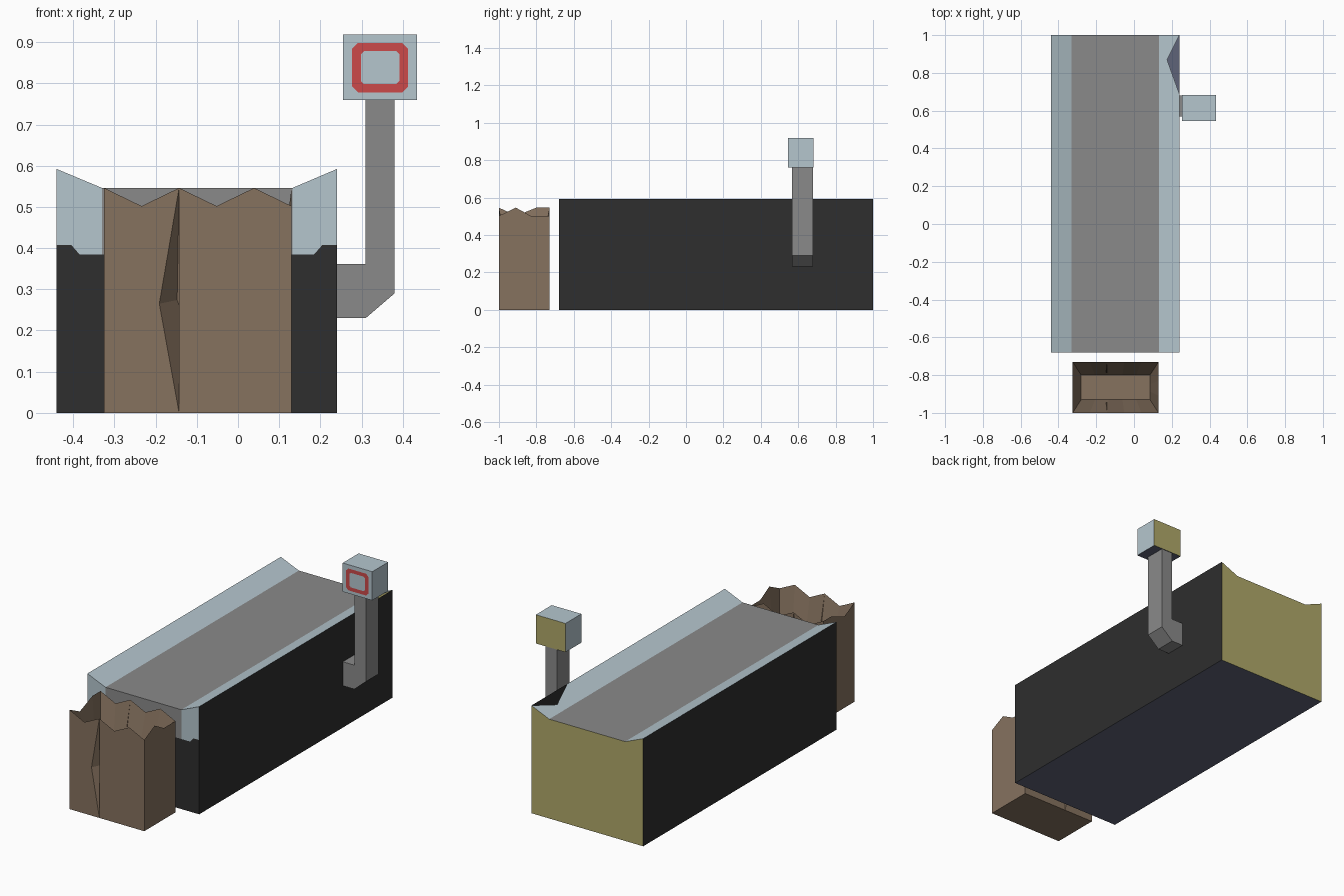
import bpy, bmesh
from mathutils import Vector

cube = bpy.data.objects.get("Cube")
if cube:
    bpy.data.objects.remove(cube, do_unlink=True)


def material(name, hex_code):
    srgb = [int(hex_code[i:i + 2], 16) / 255 for i in (0, 2, 4)]
    col = [c / 12.92 if c < 0.04 else ((c + 0.055) / 1.055) ** 2.4 for c in srgb] + [1]
    m = bpy.data.materials.new(name)
    m.use_nodes = True
    m.diffuse_color = col
    m.node_tree.nodes["Principled BSDF"].inputs["Base Color"].default_value = col
    return m


BLUE, GREY, BLACK, YELLOW, SLATE, BROWN, RED = range(7)
MATS = [material("pale_blue", "B5C6CE"), material("belt_grey", "8A8A8A"),
        material("dark_panel", "2E2E2E"), material("back_yellow", "B0A96A"),
        material("underside_slate", "5F6478"), material("paper_brown", "86725F"),
        material("sign_red", "CC4A4A")]

X, Y, Z = Vector((1, 0, 0)), Vector((0, 1, 0)), Vector((0, 0, 1))


def build(name, faces):
    """Each face is (points, colour, rough outward direction)."""
    bm = bmesh.new()
    for pts, col, out in faces:
        f = bm.faces.new([bm.verts.new(p) for p in pts])
        f.material_index = col
        f.normal_update()
        if f.normal.dot(out) < 0:
            f.normal_flip()
    bmesh.ops.remove_doubles(bm, verts=bm.verts, dist=0.0005)
    me = bpy.data.meshes.new(name)
    bm.to_mesh(me)
    bm.free()
    for m in MATS:
        me.materials.append(m)
    ob = bpy.data.objects.new(name, me)
    bpy.context.collection.objects.link(ob)
    return ob


def at_y(profile, y):
    return [(x, y, z) for x, z in profile]


def prism(profile, y0, y1, colour):
    """Extrude an x-z profile along y; colour(normal) picks the material."""
    n = len(profile)
    faces = [(at_y(profile, y0), colour(-Y), -Y), (at_y(profile, y1), colour(Y), Y)]
    area = sum(profile[i - 1][0] * profile[i][1] - profile[i][0] * profile[i - 1][1] for i in range(n))
    for i in range(n):
        (xa, za), (xb, zb) = profile[i - 1], profile[i]
        out = Vector((zb - za, 0, xa - xb)).normalized() * (1 if area > 0 else -1)
        faces.append(([(xa, y0, za), (xb, y0, zb), (xb, y1, zb), (xa, y1, za)], colour(out), out))
    return faces


# Counter: walls, sunken belt, sloped rims with a notch at the back corner
L, R, IL, IR = -0.44, 0.24, -0.33, 0.132
F, B, TOP, BELT, TRIM = -0.68, 1.0, 0.592, 0.546, 0.385


def strip(xa, za, xb, zb):
    return [(xa, F, za), (xb, F, zb), (xb, B, zb), (xa, B, za)]


notch_z = BELT + (0.175 - IR) / (R - IR) * (TOP - BELT)
right_rim = [(IR, F, BELT), (R, F, TOP), (R, 0.69, TOP), (0.175, 0.87, notch_z),
             (R, B, TOP), (IR, B, BELT)]
counter = [
    (strip(L, 0, L, TOP), BLACK, -X), (strip(R, 0, R, TOP), BLACK, X),
    (strip(L, 0, R, 0), SLATE, -Z), (strip(IL, BELT, IR, BELT), GREY, Z),
    (strip(L, TOP, IL, BELT), BLUE, Z), (right_rim, BLUE, Z),
    (at_y([(L, 0), (R, 0), (R, TOP), (IR, BELT), (IL, BELT), (L, TOP)], B), YELLOW, Y),
    (at_y([(IL, TRIM), (IR, TRIM), (IR, BELT), (IL, BELT)], F), GREY, -Y),
    (at_y([(IL, 0), (IR, 0), (IR, TRIM), (IL, TRIM)], F), BLACK, -Y),
]
for outer, inner, s in ((L, IL, 1), (R, IR, -1)):
    step = [(inner, TRIM), (outer + s * 0.055, TRIM), (outer + s * 0.035, 0.408), (outer, 0.408)]
    counter.append((at_y(step + [(outer, TOP), (inner, BELT)], F), BLUE, -Y))
    counter.append((at_y(step + [(outer, 0), (inner, 0)], F), BLACK, -Y))
build("counter", counter)

# Bent pole and sign box
pole = [(R, 0.23), (0.31, 0.23), (0.38, 0.29), (0.38, 0.765), (0.31, 0.765), (0.31, 0.362), (R, 0.362)]
build("sign_pole", prism(pole, 0.568, 0.68, lambda n: GREY))


def box_colour(n):
    return YELLOW if n.y > 0.5 else SLATE if n.z < -0.5 else BLUE


box = [(0.255, 0.76), (0.435, 0.76), (0.435, 0.918), (0.255, 0.918)]
build("sign_box", prism(box, 0.545, 0.683, box_colour))


# Red frame plate on the sign front
def clipped_rect(cx, cz, w, h, c):
    return [(cx + sx * (w - a), cz + sz * (h - b)) for sx, sz, a, b in (
        (-1, -1, 0, c), (-1, -1, c, 0), (1, -1, c, 0), (1, -1, 0, c),
        (1, 1, 0, c), (1, 1, c, 0), (-1, 1, c, 0), (-1, 1, 0, c))]


ring_out = clipped_rect(0.345, 0.838, 0.068, 0.06, 0.014)
ring_in = clipped_rect(0.345, 0.838, 0.047, 0.04, 0.008)
build("sign_frame", [
    (at_y([ring_out[i - 1], ring_out[i], ring_in[i], ring_in[i - 1]], 0.543), RED, -Y)
    for i in range(8)])

# Paper bag: zigzag rim, tapered inside, a pinched crease front and back
HI, LO = 0.546, 0.502
BL, BR, BF, BB = -0.325, 0.13, -1.0, -0.73
xs = [BL + (BR - BL) * i / 5 for i in range(6)]
front = [(x, BF, LO if i % 2 else HI) for i, x in enumerate(xs)]
back = [(x, BB, p[2]) for x, p in zip(xs, front)]
right = [front[-1], (BR, -0.91, HI), (BR, -0.83, LO), back[-1]]
left = [front[0], (BL, -0.91, LO), (BL, -0.80, HI), back[0]]


def floor(p):
    return (p[0], p[1], 0)


bag = []
for rim, out in ((right, X), (left, -X)):
    bag.append((rim + [floor(rim[-1]), floor(rim[0])], BROWN, out))

for rim, out in ((front, -Y), (back, Y)):
    top, y = rim[2], rim[2][1]
    foot, elbow = floor(top), (top[0] - 0.048, y, 0.265)
    deep = (top[0], y - out.y * 0.06, 0.275)
    bag.append((rim[:3] + [elbow, foot, floor(rim[0])], BROWN, out))
    bag.append((rim[2:] + [floor(rim[-1]), foot], BROWN, out))
    bag.append(([foot, elbow, deep], BROWN, out))
    bag.append(([elbow, top, deep], BROWN, out))
    bag.append(([foot, deep, top], BROWN, -X))

CX, CY = (BL + BR) / 2, (BF + BB) / 2


def inner(p):
    return (CX + (p[0] - CX) * 0.8, CY + (p[1] - CY) * 0.48, 0.2)


for rim, inward in ((front, Y), (right, -X), (back, -Y), (left, X)):
    for a, b in zip(rim, rim[1:]):
        bag.append(([a, b, inner(b), inner(a)], BROWN, inward))
corners = [front[0], front[-1], back[-1], back[0]]
bag.append(([inner(p) for p in corners], BROWN, Z))
bag.append(([floor(p) for p in corners], BROWN, -Z))
build("paper_bag", bag)
